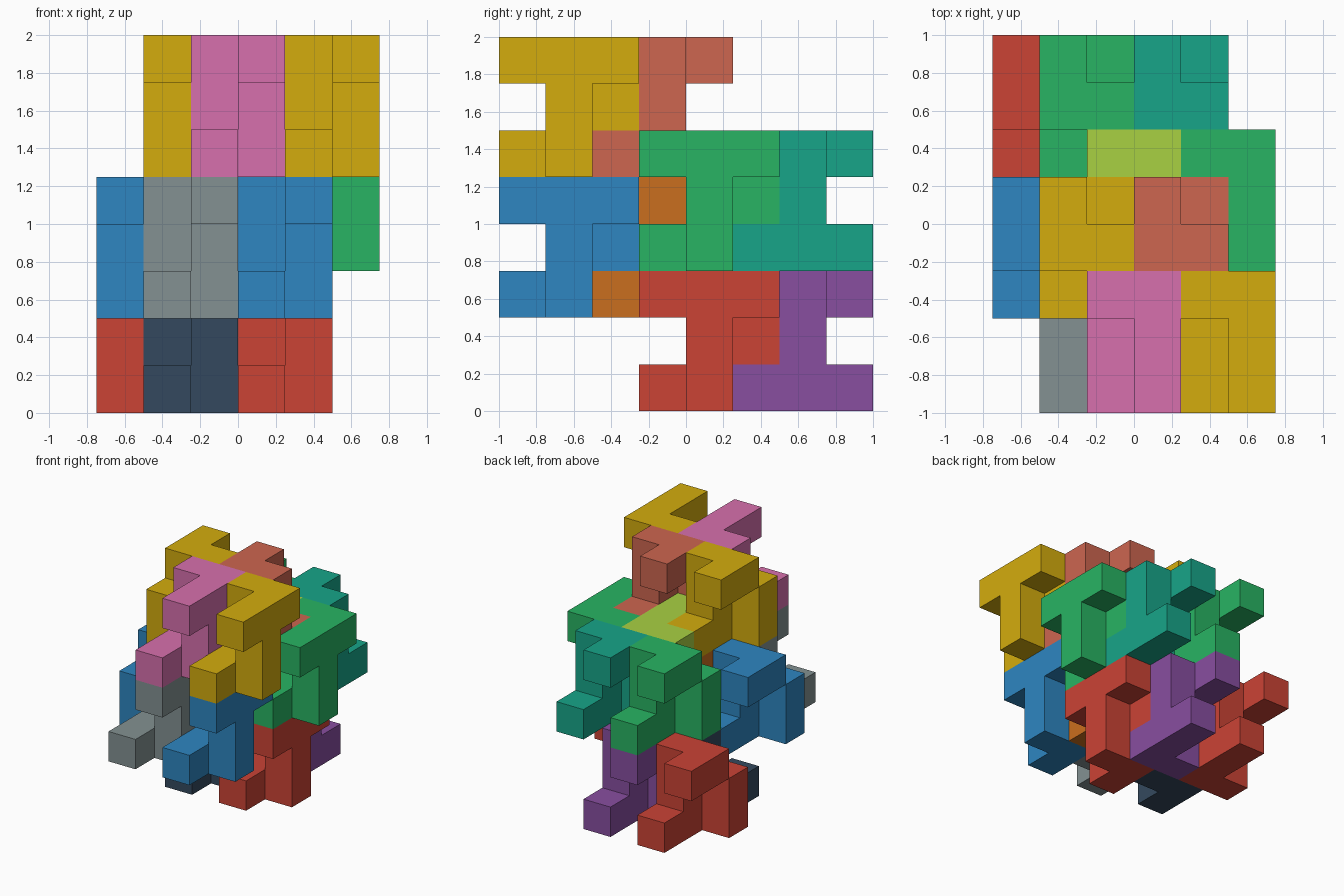
import bpy, bmesh
from mathutils import Vector

if "Cube" in bpy.data.objects:
    bpy.data.objects.remove(bpy.data.objects["Cube"])

U = 0.25                              # edge of one cell
ORIGIN = Vector((-0.75, -1.0, 0.0))   # corner of the cell grid

# Nine-cell interlocking piece (x, y, z in cells)
PIECE = [(1, 0, 2), (1, 1, 2), (1, 2, 2), (0, 2, 2),
         (1, 1, 1), (0, 2, 1),
         (1, 1, 0), (0, 1, 0), (0, 0, 0)]
# The partner piece is the same one turned half round the x axis
TURNED = [(x, 2 - y, 2 - z) for x, y, z in PIECE]


def linear(hexcode):
    out = []
    for n in (0, 2, 4):
        c = int(hexcode[n:n + 2], 16) / 255
        out.append(c / 12.92 if c <= 0.04045 else ((c + 0.055) / 1.055) ** 2.4)
    return (*out, 1.0)


def material(name, hexcode):
    mat = bpy.data.materials.get(name) or bpy.data.materials.new(name)
    mat.diffuse_color = linear(hexcode)
    mat.use_nodes = True
    mat.node_tree.nodes["Principled BSDF"].inputs["Base Color"].default_value = mat.diffuse_color
    return mat


def make_piece(name, cells, offset, mat):
    """Skin the cells with outer faces only, then merge coplanar faces."""
    filled = {tuple(c) for c in cells}
    bm = bmesh.new()
    for cell in filled:
        centre = Vector(cell) + Vector((0.5, 0.5, 0.5))
        for axis in range(3):
            for sign in (-1, 1):
                n = Vector((0, 0, 0))
                n[axis] = sign
                if tuple(int(a + b) for a, b in zip(cell, n)) in filled:
                    continue
                u = Vector((0, 0, 0))
                u[(axis + 1) % 3] = 1
                v = n.cross(u)
                corners = [(-1, -1), (1, -1), (1, 1), (-1, 1)]
                bm.faces.new([bm.verts.new(centre + (n + u * a + v * b) / 2)
                              for a, b in corners])
    bmesh.ops.remove_doubles(bm, verts=bm.verts, dist=1e-4)
    bmesh.ops.dissolve_limit(bm, angle_limit=0.01, verts=bm.verts, edges=bm.edges)
    bmesh.ops.scale(bm, vec=(U, U, U), verts=bm.verts)
    bmesh.ops.translate(bm, vec=ORIGIN + Vector(offset) * U, verts=bm.verts)
    mesh = bpy.data.meshes.new(name)
    bm.to_mesh(mesh)
    bm.free()
    mesh.materials.append(mat)
    bpy.context.collection.objects.link(bpy.data.objects.new(name, mesh))


COLOURS = {"yellow": "D4AC0D", "pink": "D770AD", "salmon": "CD6650",
           "green": "28B463", "teal": "17A589", "lime": "A9D142",
           "blue": "2E86C1", "grey": "839192", "orange": "CA6F1E",
           "red": "CB4335", "dark": "34495E", "purple": "884EA0"}

# Groups of four: name, offset of the right-hand piece, colours of
# front right, front left, back right, back left
GROUPS = [("crown", (4, 0, 5), ("yellow", "pink", "salmon", "yellow")),
          ("upper_back", (4, 3, 3), ("green", "lime", "teal", "green")),
          ("lower_front", (3, 0, 2), ("blue", "grey", "orange", "blue")),
          ("base", (3, 3, 0), ("red", "dark", "purple", "red"))]

for group, (x, y, z), names in GROUPS:
    slots = [("front_right", PIECE, (x, y, z)),
             ("front_left", PIECE, (x - 2, y, z)),
             ("back_right", TURNED, (x - 1, y + 2, z)),
             ("back_left", TURNED, (x - 3, y + 2, z))]
    for (side, cells, offset), colour in zip(slots, names):
        make_piece(f"{group}_{side}_piece", cells, offset,
                   material(colour, COLOURS[colour]))
